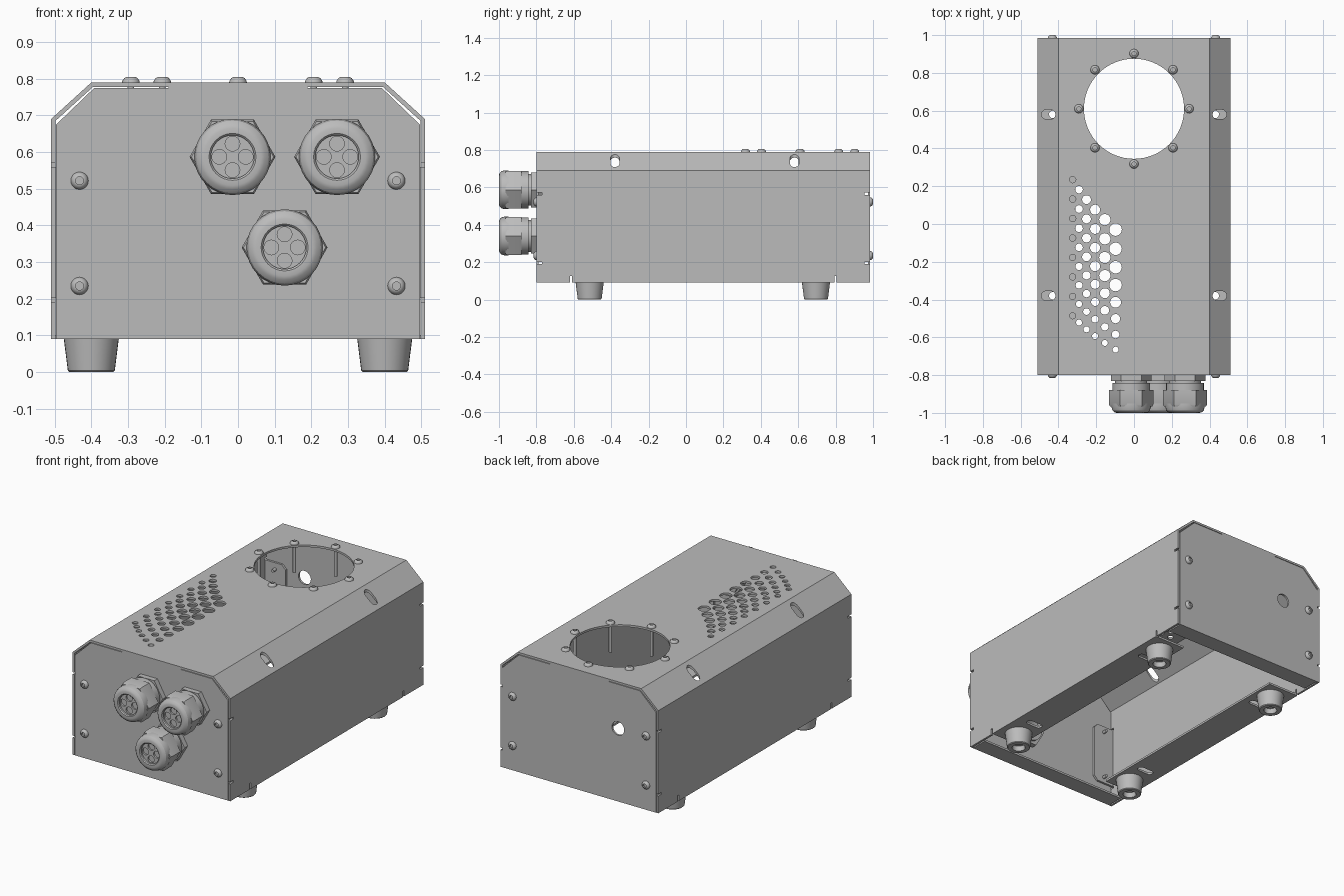
import bpy, bmesh, math
from mathutils import Vector

if "Cube" in bpy.data.objects:
    bpy.data.objects.remove(bpy.data.objects["Cube"])

grey = bpy.data.materials.new("metal_grey")
grey.use_nodes = True
COLOUR = (0.5, 0.5, 0.5, 1)
grey.diffuse_color = COLOUR
grey.node_tree.nodes["Principled BSDF"].inputs["Base Color"].default_value = COLOUR

T = 0.012                      # sheet thickness
FRONT, BACK = -0.8, 0.985      # ends of the case


def place(axis, a, b, h):
    return {"X": Vector((h, a, b)), "Y": Vector((a, h, b)), "Z": Vector((a, b, h))}[axis]


def finish(name, bm):
    bmesh.ops.remove_doubles(bm, verts=bm.verts, dist=1e-5)
    bmesh.ops.recalc_face_normals(bm, faces=bm.faces)
    mesh = bpy.data.meshes.new(name)
    bm.to_mesh(mesh)
    bm.free()
    mesh.materials.append(grey)
    obj = bpy.data.objects.new(name, mesh)
    bpy.context.collection.objects.link(obj)
    return obj


def prisms(name, loops):
    """Each loop is (points, axis, low, high); all go into one object."""
    bm = bmesh.new()
    for pts, axis, lo, hi in loops:
        low = [bm.verts.new(place(axis, a, b, lo)) for a, b in pts]
        high = [bm.verts.new(place(axis, a, b, hi)) for a, b in pts]
        bm.faces.new(low)
        bm.faces.new(high[::-1])
        for i in range(len(pts)):
            j = (i + 1) % len(pts)
            bm.faces.new((low[i], low[j], high[j], high[i]))
    return finish(name, bm)


def lathe(name, profile, axis, centre, n=32):
    """Turn (radius, height) points about an axis."""
    bm = bmesh.new()
    rings = []
    for r, h in profile:
        angles = [math.tau * i / n for i in range(n)]
        rings.append([bm.verts.new(place(axis, centre[0] + r * math.cos(t), centre[1] + r * math.sin(t), h))
                      for t in angles])
    for p, q in zip(rings, rings[1:]):
        for i in range(n):
            j = (i + 1) % n
            bm.faces.new((p[i], p[j], q[j], q[i]))
    bmesh.ops.dissolve_degenerate(bm, dist=1e-6, edges=bm.edges)
    return finish(name, bm)


def circle(a, b, r, n=24):
    return [(a + r * math.cos(math.tau * i / n), b + r * math.sin(math.tau * i / n)) for i in range(n)]


def rect(a0, a1, b0, b1):
    return [(a0, b0), (a1, b0), (a1, b1), (a0, b1)]


def slot(a, b, half, r, n=10):
    """Round-ended slot, long along its first coordinate."""
    pts = []
    for i in range(2 * n + 2):
        t = -math.pi / 2 + math.pi * (i if i <= n else i - 1) / n
        pts.append((a + (half if i <= n else -half) + r * math.cos(t), b + r * math.sin(t)))
    return pts


def mirrored(pts):
    return pts + [(-a, b) for a, b in reversed(pts)]


def cut(obj, loops):
    cutter = prisms("cutter", loops)
    cutter.hide_render = True
    mod = obj.modifiers.new("cut", "BOOLEAN")
    mod.object, mod.solver = cutter, "EXACT"
    bpy.context.view_layer.objects.active = obj
    bpy.ops.object.modifier_apply(modifier=mod.name)
    bpy.data.objects.remove(cutter)


# Folded cover: side walls, sloped shoulders and top
outer = [(0.51, 0.09), (0.51, 0.69), (0.40, 0.79)]
inner = [(0.51 - T, 0.09), (0.51 - T, 0.685), (0.395, 0.79 - T)]
cover = prisms("cover", [(mirrored(outer) + mirrored(inner)[::-1], "Y", FRONT, BACK)])
FAN = (0, 0.61)
holes = [(circle(*FAN, 0.265, 64), "Z", 0.76, 0.82)]
for col in range(6):
    base = 0.017 + 0.0032 * col
    for row in range(8):
        y = 0.235 - 0.053 * col - 0.103 * row + 0.00035 * col * row * row
        r = base - (base - 0.016) * max(0, row - 3) / 4
        x = -0.325 + 0.031 * col + 0.0029 * col * col
        holes.append((circle(x, y, r, 20), "Z", 0.76, 0.82))
for y in (-0.38, 0.58):
    for s in (-1, 1):
        holes.append((slot(s * 0.453, y, 0.012, 0.025), "Z", 0.65, 0.85))
for end, s in ((FRONT, 1), (BACK, -1)):
    lo, hi = sorted((end - s * 0.01, end + s * T))
    holes.append((rect(-0.19, 0.19, lo, hi), "Z", 0.75, 0.85))
    # Bend reliefs around the screw tabs
    lo, hi = sorted((end - s * 0.01, end + s * 0.03))
    for side in (-0.54, 0.47):
        for z in (0.19, 0.56):
            holes.append((rect(lo, hi, z, z + 0.012), "X", side, side + 0.07))
for y in (-0.62, 0.795):
    for side in (-0.54, 0.47):
        holes.append((rect(y, y + 0.01, 0.08, 0.125), "X", side, side + 0.07))
cut(cover, holes)

# Bottom flanges that carry the feet
for s, side in ((1, "left"), (-1, "right")):
    flange = prisms(side + "_bottom_flange",
                    [(rect(*sorted((s * 0.31, s * 0.505)), -0.61, 0.795), "Z", 0.09, 0.09 + T)])
    cut(flange, [(slot(s * 0.4, y, 0.03, 0.02), "Z", 0.05, 0.15) for y in (-0.38, 0.58)])


# Screws with a round head, socket and shank
def screw(name, axis, centre, surface, s, shank):
    k = [(0, -shank), (0.009, -shank), (0.009, 0), (0.024, 0), (0.023, 0.005), (0.018, 0.012),
         (0.012, 0.015), (0.011, 0.015), (0.011, 0.006), (0, 0.006)]
    lathe(name, [(r, surface + s * h) for r, h in k], axis, centre, 20)


# End panels, their folded bottoms, screw tabs and screws
panel_outline = mirrored([(0.496, 0.09), (0.496, 0.675), (0.392, 0.775), (0.19, 0.775), (0.19, 0.79)])
for label, end, s in (("front", FRONT, 1), ("back", BACK, -1)):
    lo, hi = sorted((end, end + s * T))
    panel = prisms(label + "_panel", [(panel_outline, "Y", lo, hi)])
    if label == "back":
        cut(panel, [(circle(-0.25, 0.517, 0.04), "Y", lo - 0.05, hi + 0.05)])
    lo, hi = sorted((end + s * T, end + s * 0.1))
    prisms(label + "_bottom_fold", [(rect(-0.49, 0.49, lo, hi), "Z", 0.09, 0.09 + T)])
    lo, hi = sorted((end + s * T, end + s * 2 * T))
    for side in (-1, 1):
        prisms(label + "_screw_tab", [([(side * x, z) for x, z in (
            (0.5, 0.202), (0.39, 0.202), (0.365, 0.227), (0.365, 0.535), (0.39, 0.56), (0.5, 0.56))],
            "Y", lo, hi)])
        for z in (0.235, 0.522):
            screw(label + "_screw", "Y", (side * 0.432, z), end, -s, 0.05)

# Screws around the fan opening
for i in range(8):
    t = math.tau * i / 8
    screw("fan_screw", "Z", (FAN[0] + 0.292 * math.cos(t), FAN[1] + 0.292 * math.sin(t)), 0.79, 1, 0.17)

# Cable glands
for c in ((-0.015, 0.587), (0.27, 0.587), (0.127, 0.34)):
    lathe("gland_base", [(0, -0.83), (0.108, -0.83), (0.108, -0.8), (0, -0.8)], "Y", c, 6)
    lathe("gland_body", [(0, -0.9), (0.085, -0.9), (0.085, -0.74), (0.06, -0.74), (0.06, -0.9), (0, -0.9)],
          "Y", c)
    lathe("gland_collar", [(0, -0.88), (0.1, -0.88), (0.1, -0.842), (0, -0.842)], "Y", c)
    lathe("gland_nut", [(0, -0.96), (0.112, -0.965), (0.117, -0.955), (0.117, -0.88), (0, -0.88)], "Y", c, 6)
    lathe("gland_dome", [(0, -0.95), (0.104, -0.95), (0.104, -0.97), (0.099, -0.987), (0.088, -0.997),
                         (0.078, -1), (0.064, -1), (0.059, -0.995), (0.059, -0.97), (0, -0.97)], "Y", c)
    lathe("gland_locknut", [(0.07, -0.788), (0.11, -0.788), (0.11, -0.755), (0.07, -0.755)], "Y", c, 6)
    seal = lathe("gland_seal", [(0, -0.985), (0.059, -0.985), (0.059, -0.94), (0, -0.94)], "Y", c)
    cut(seal, [(circle(c[0] + dx * 0.036, c[1] + dz * 0.036, 0.02), "Y", -1.01, -0.975)
               for dx, dz in ((1, 0), (-1, 0), (0, 1), (0, -1))])

# Tapered feet with a recessed bottom
for x in (-0.4, 0.4):
    for y in (-0.515, 0.695):
        lathe("foot", [(0, 0.091), (0.075, 0.091), (0.064, 0.004), (0.06, 0), (0.036, 0),
                       (0.034, 0.03), (0, 0.03)], "Z", (x, y))

# Shading
bpy.ops.object.select_all(action="DESELECT")
for obj in bpy.context.scene.objects:
    if obj.type == "MESH":
        obj.select_set(True)
        bpy.context.view_layer.objects.active = obj
bpy.ops.object.shade_smooth_by_angle(angle=math.radians(30))
